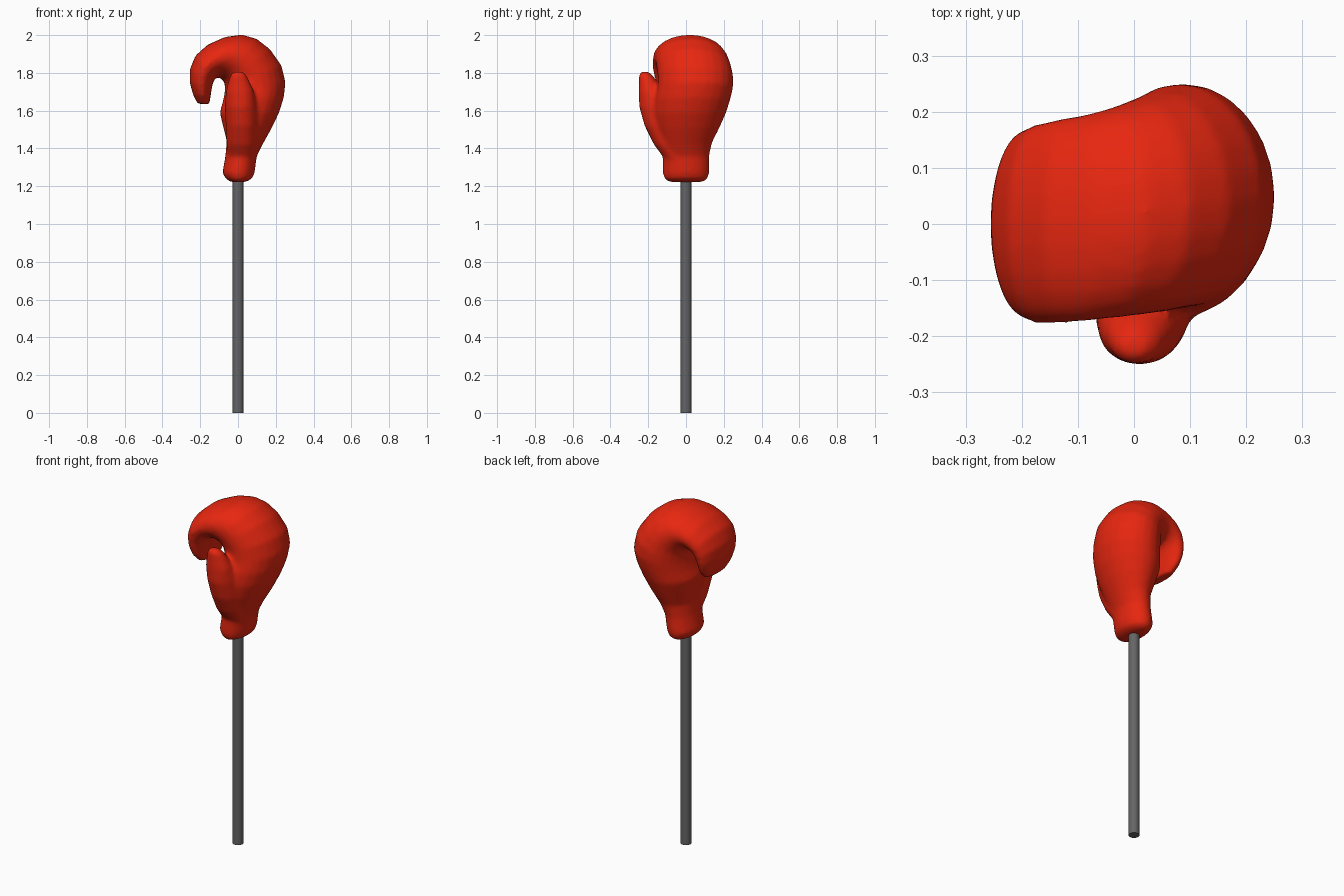
import bpy
import bmesh
from math import cos, sin, tau
from mathutils import Vector

cube = bpy.data.objects.get("Cube")
if cube:
    bpy.data.objects.remove(cube)


def material(name, color):
    m = bpy.data.materials.new(name)
    m.use_nodes = True
    m.diffuse_color = color
    m.node_tree.nodes["Principled BSDF"].inputs["Base Color"].default_value = color
    return m


def loft(bm, sections, sides=24):
    """Skin elliptical rings given as (centre, half axis, half axis)."""
    rings = []
    for c, u, v in sections:
        rings.append([bm.verts.new(c + u * cos(tau * i / sides) + v * sin(tau * i / sides))
                      for i in range(sides)])
    for a, b in zip(rings, rings[1:]):
        for i in range(sides):
            j = (i + 1) % sides
            bm.faces.new((a[i], a[j], b[j], b[i]))
    bm.faces.new(rings[0][::-1])
    bm.faces.new(rings[-1])


def finish(name, bm, mat):
    bmesh.ops.recalc_face_normals(bm, faces=bm.faces)
    mesh = bpy.data.meshes.new(name)
    bm.to_mesh(mesh)
    bm.free()
    mesh.materials.append(mat)
    obj = bpy.data.objects.new(name, mesh)
    bpy.context.collection.objects.link(obj)
    return obj


red = material("glossy red", (0.8, 0.02, 0.005, 1))
grey = material("dark grey", (0.13, 0.13, 0.13, 1))

# Mitt: knuckle-side x, z, then palm-side x, z, then centre y and half width
mitt = [
    (.04, 1.222, -.04, 1.222, 0, .09),
    (.075, 1.24, -.065, 1.24, 0, .115),
    (.088, 1.27, -.083, 1.27, 0, .123),
    (.10, 1.36, -.067, 1.36, 0, .123),
    (.13, 1.42, -.06, 1.44, 0, .138),
    (.18, 1.51, -.08, 1.52, .01, .17),
    (.218, 1.59, -.097, 1.59, .02, .193),
    (.243, 1.67, -.08, 1.65, .035, .20),
    (.252, 1.75, -.07, 1.70, .05, .20),
    (.23, 1.84, -.07, 1.735, .05, .20),
    (.17, 1.925, -.075, 1.755, .04, .197),
    (.10, 1.98, -.085, 1.765, .03, .193),
    (.02, 2.003, -.095, 1.772, .02, .188),
    (-.07, 1.99, -.11, 1.777, .01, .185),
    (-.16, 1.95, -.12, 1.772, .005, .182),
    (-.225, 1.892, -.13, 1.755, 0, .177),
    (-.255, 1.82, -.135, 1.735, 0, .167),
    (-.256, 1.75, -.14, 1.71, 0, .155),
    (-.238, 1.685, -.145, 1.675, 0, .135),
    (-.215, 1.637, -.152, 1.632, 0, .09),
]
# Thumb: centre x, y, z, then half sizes in x and y
thumb = [
    (.02, -.04, 1.34, .07, .07),
    (.02, -.09, 1.42, .08, .08),
    (.02, -.125, 1.52, .085, .095),
    (.015, -.153, 1.62, .085, .095),
    (.01, -.187, 1.70, .075, .064),
    (.005, -.202, 1.76, .055, .047),
    (.002, -.215, 1.79, .042, .036),
    (0, -.218, 1.807, .022, .018),
]

bm = bmesh.new()
rings = []
for xo, zo, xi, zi, y, w in mitt:
    outer, inner = Vector((xo, y, zo)), Vector((xi, y, zi))
    rings.append(((outer + inner) / 2, (outer - inner) / 2, Vector((0, w, 0))))
loft(bm, rings)
loft(bm, [(Vector((x, y, z)), Vector((a, 0, 0)), Vector((0, b, 0)))
          for x, y, z, a, b in thumb])
glove = finish("boxing_glove", bm, red)

# Fuse the thumb into the mitt and soften the seam
remesh = glove.modifiers.new("fuse", "REMESH")
remesh.mode = "VOXEL"
remesh.voxel_size = 0.011
remesh.use_smooth_shade = True
soften = glove.modifiers.new("soften", "SMOOTH")
soften.factor = 0.5
soften.iterations = 8

# Stick
bm = bmesh.new()
loft(bm, [(Vector((0, 0, z)), Vector((.029, 0, 0)), Vector((0, .029, 0)))
          for z in (0, 1.26)], 16)
stick = finish("stick", bm, grey)

for obj in (glove, stick):
    bpy.ops.object.select_all(action="DESELECT")
    obj.select_set(True)
    bpy.context.view_layer.objects.active = obj
    if obj is glove:
        bpy.ops.object.shade_smooth()
    else:
        bpy.ops.object.shade_smooth_by_angle()
